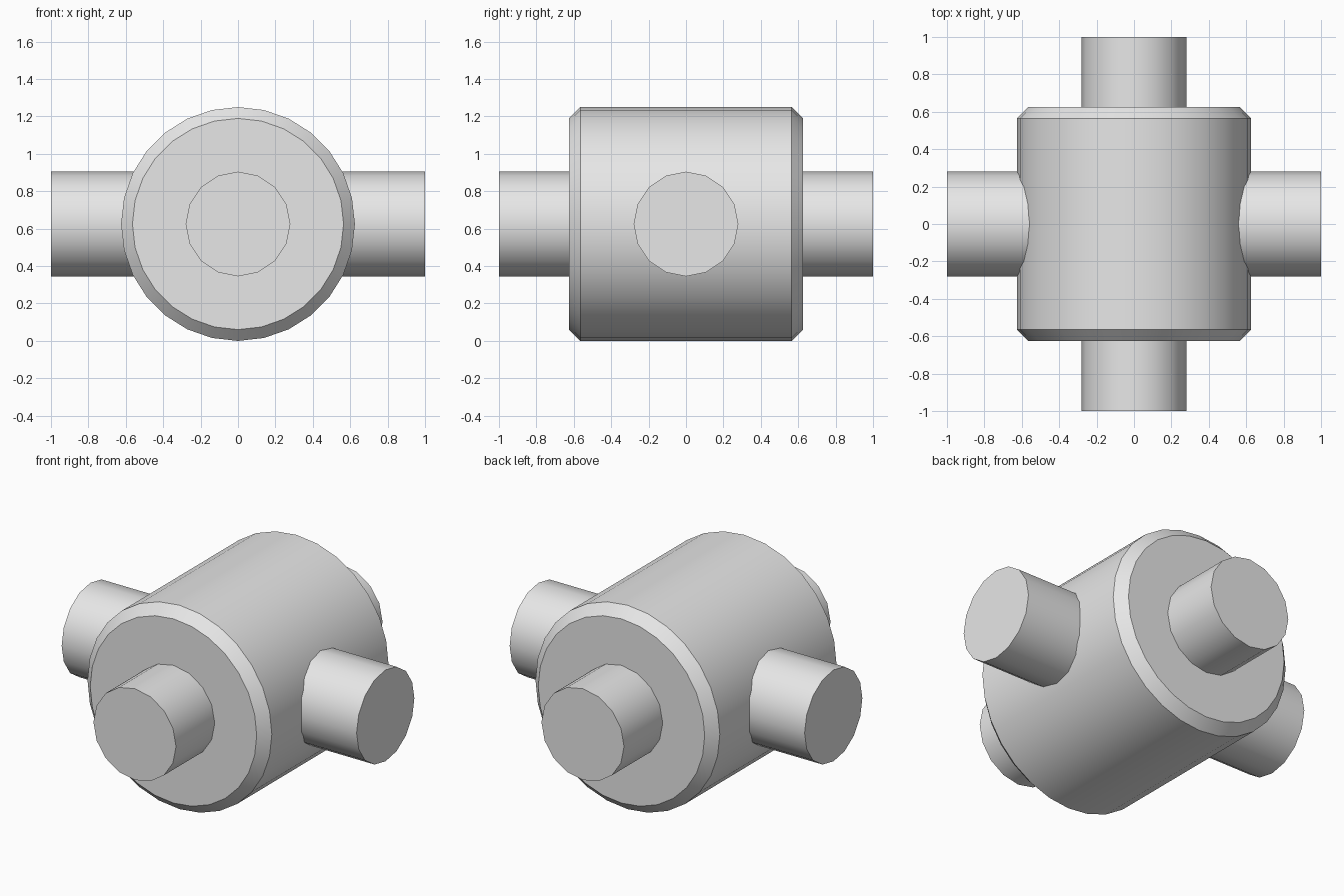
import bpy
import bmesh
import math
from mathutils import Matrix

cube = bpy.data.objects.get("Cube")
if cube:
    bpy.data.objects.remove(cube, do_unlink=True)

CENTRE_Z = 0.625

grey = bpy.data.materials.new("light grey")
grey.use_nodes = True
grey.diffuse_color = (0.8, 0.8, 0.8, 1)
grey.node_tree.nodes["Principled BSDF"].inputs["Base Color"].default_value = (0.8, 0.8, 0.8, 1)


def cylinder(name, radius, length, sides, axis, chamfer=0.0):
    """Capped cylinder through the model centre along the x or y axis."""
    bm = bmesh.new()
    bmesh.ops.create_cone(bm, cap_ends=True, segments=sides, radius1=radius,
                          radius2=radius, depth=length)
    if chamfer:
        rims = [e for e in bm.edges
                if abs(e.verts[0].co.z - e.verts[1].co.z) < 1e-4]
        bmesh.ops.bevel(bm, geom=rims, offset=chamfer, segments=1,
                        affect='EDGES', offset_type='OFFSET')
    turn = Matrix.Rotation(math.pi / 2, 4, 'Y' if axis == 'X' else 'X')
    bm.transform(Matrix.Translation((0, 0, CENTRE_Z)) @ turn)
    bmesh.ops.recalc_face_normals(bm, faces=bm.faces)
    mesh = bpy.data.meshes.new(name)
    bm.to_mesh(mesh)
    bm.free()
    mesh.materials.append(grey)
    obj = bpy.data.objects.new(name, mesh)
    bpy.context.collection.objects.link(obj)
    bpy.ops.object.select_all(action='DESELECT')
    obj.select_set(True)
    bpy.context.view_layer.objects.active = obj
    bpy.ops.object.shade_smooth_by_angle(angle=math.radians(30))
    return obj


# Chamfered drum with its axis running front to back
cylinder("drum_body", 0.625, 1.25, 28, 'Y', chamfer=0.06)

# Round shafts passing through the drum, leaving four stub pegs
cylinder("front_back_shaft", 0.28, 2.0, 16, 'Y')
cylinder("side_shaft", 0.28, 2.0, 16, 'X')
